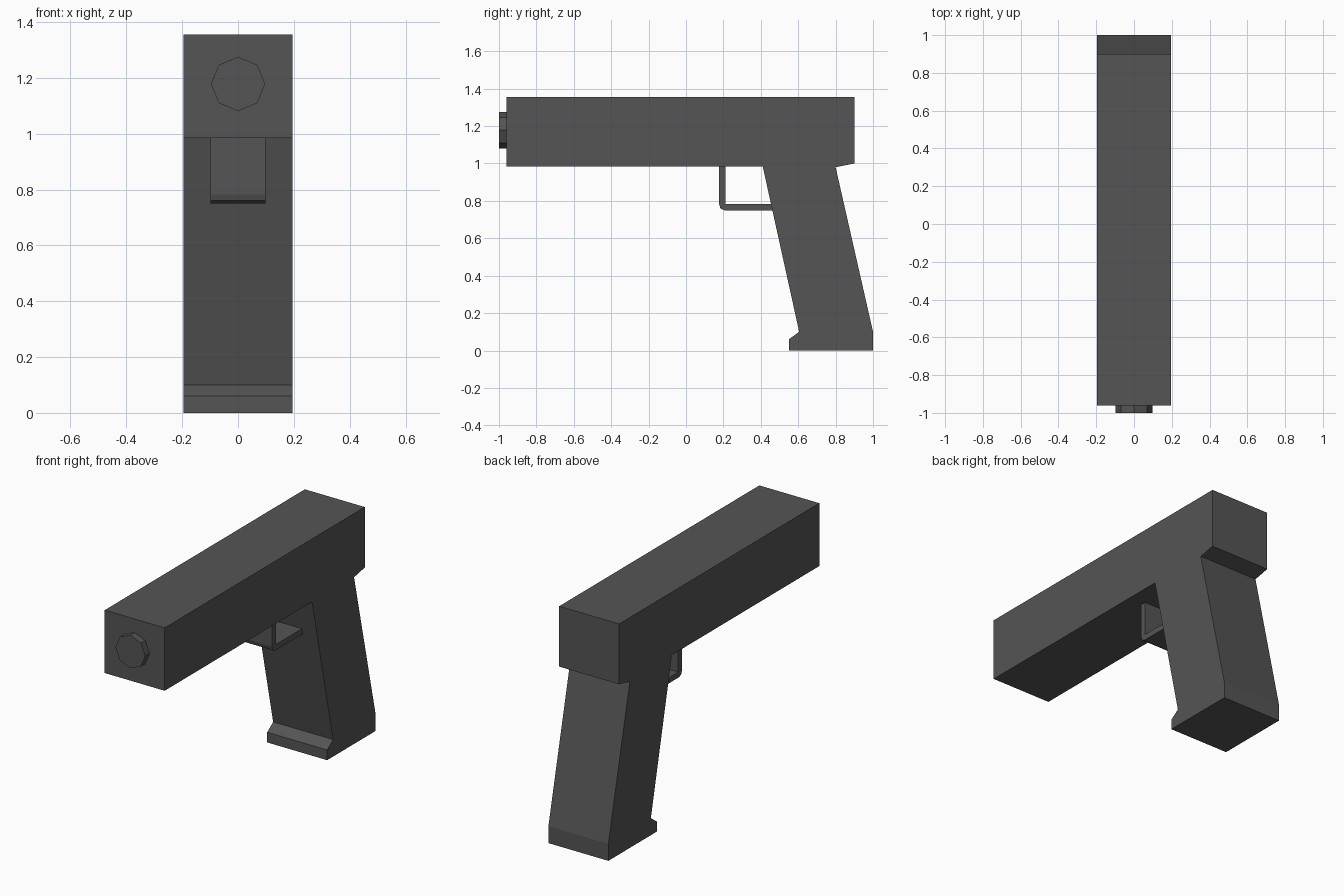
import bpy, bmesh, math

if "Cube" in bpy.data.objects:
    bpy.data.objects.remove(bpy.data.objects["Cube"])

dark = bpy.data.materials.new("dark_grey")
dark.diffuse_color = (0.09, 0.09, 0.09, 1)
dark.use_nodes = True
dark.node_tree.nodes["Principled BSDF"].inputs["Base Color"].default_value = dark.diffuse_color


def prism(name, points, offset):
    """Extrude a flat loop of 3D points by an offset vector."""
    bm = bmesh.new()
    face = bm.faces.new([bm.verts.new(p) for p in points])
    ext = bmesh.ops.extrude_face_region(bm, geom=[face], use_keep_orig=True)
    verts = [g for g in ext["geom"] if isinstance(g, bmesh.types.BMVert)]
    bmesh.ops.translate(bm, verts=verts, vec=offset)
    bmesh.ops.recalc_face_normals(bm, faces=bm.faces[:])
    mesh = bpy.data.meshes.new(name)
    bm.to_mesh(mesh)
    bm.free()
    mesh.materials.append(dark)
    obj = bpy.data.objects.new(name, mesh)
    bpy.context.collection.objects.link(obj)
    return obj


def side_profile(name, yz, half_width):
    """Side outline given as (y, z), centred across x."""
    return prism(name, [(-half_width, y, z) for y, z in yz], (2 * half_width, 0, 0))


# Slide and slanted grip as one outline
side_profile("body", [
    (-0.96, 1.355), (0.90, 1.355), (0.90, 1.0), (0.80, 0.98),
    (1.0, 0.10), (1.0, 0.0), (0.55, 0.0), (0.55, 0.06),
    (0.605, 0.10), (0.41, 0.985), (-0.96, 0.985)], 0.195)

# Trigger guard strap with rounded lower corner
side_profile("trigger_guard", [
    (0.177, 0.99), (0.177, 0.783), (0.184, 0.76), (0.205, 0.75),
    (0.475, 0.75), (0.475, 0.784), (0.212, 0.784), (0.212, 0.99)], 0.098)

# Octagonal muzzle stub
r = 0.097
muzzle = [(r * math.cos(i * math.pi / 4), -1.0, 1.178 + r * math.sin(i * math.pi / 4))
          for i in range(8)]
prism("muzzle", muzzle, (0, 0.05, 0))
